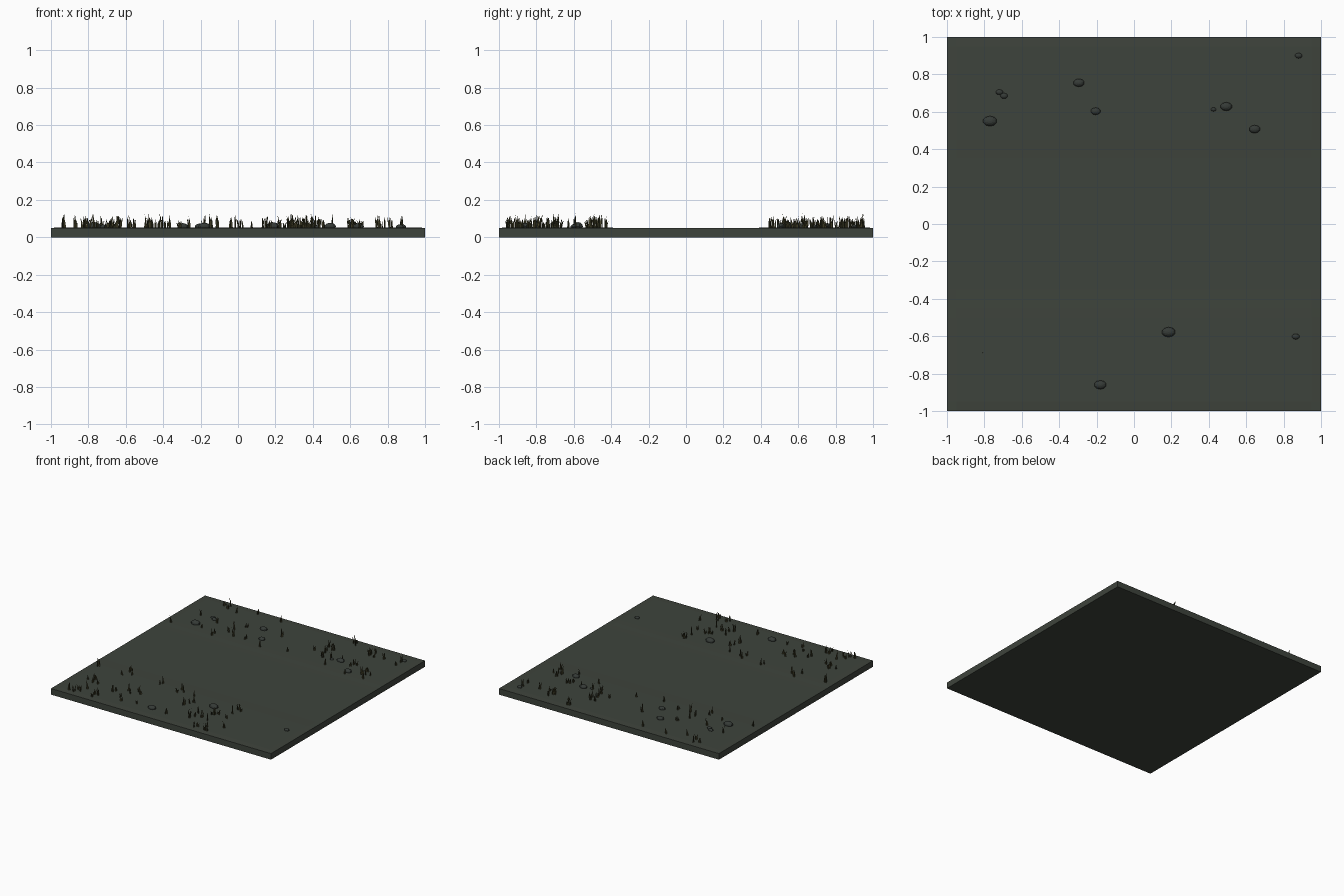
import bpy, bmesh, math, random
from mathutils import Matrix

if "Cube" in bpy.data.objects:
    bpy.data.objects.remove(bpy.data.objects["Cube"])

random.seed(7)


def material(name, rgb):
    m = bpy.data.materials.new(name)
    m.diffuse_color = (*rgb, 1)
    m.use_nodes = True
    m.node_tree.nodes["Principled BSDF"].inputs["Base Color"].default_value = m.diffuse_color
    return m


ground_mat = material("dark moss ground", (0.048, 0.057, 0.045))
stone_mat = material("dark stone", (0.036, 0.043, 0.038))
olive_mat = material("olive grass", (0.075, 0.068, 0.028))
shade_mat = material("deep grass", (0.035, 0.037, 0.016))


def finish(name, bm, mats):
    mesh = bpy.data.meshes.new(name)
    bm.to_mesh(mesh)
    bm.free()
    for m in mats:
        mesh.materials.append(m)
    ob = bpy.data.objects.new(name, mesh)
    bpy.context.collection.objects.link(ob)
    return ob


def ground_height(x, y):
    """Flat path in the middle, very low verge on either side."""
    rise = min(1, max(0, (abs(y) - 0.36) / 0.1))
    edge = min(1, max(0, (1 - max(abs(x), abs(y))) / 0.05))
    return 0.05 + 0.003 * rise * edge


# Ground slab: a fine grid lifted into two verges, with walls and a base
bm = bmesh.new()
bmesh.ops.create_grid(bm, x_segments=40, y_segments=40, size=1)
for v in bm.verts:
    v.co.z = ground_height(v.co.x, v.co.y)
rim = [e for e in bm.edges if e.is_boundary]
walls = bmesh.ops.extrude_edge_only(bm, edges=rim)["geom"]
for v in walls:
    if isinstance(v, bmesh.types.BMVert):
        v.co.z = 0
bmesh.ops.holes_fill(bm, edges=[e for e in bm.edges if e.is_boundary], sides=0)
bmesh.ops.recalc_face_normals(bm, faces=bm.faces)
finish("ground_slab", bm, [ground_mat])

# Stones: flattened spheres half sunk in the verges (x, y, half width)
stones = [(-0.77, 0.55, 0.038), (-0.72, 0.705, 0.02), (-0.695, 0.685, 0.021),
          (-0.295, 0.755, 0.03), (-0.205, 0.603, 0.027), (0.425, 0.613, 0.015),
          (0.493, 0.628, 0.032), (0.645, 0.507, 0.03), (0.88, 0.9, 0.02),
          (0.185, -0.578, 0.037), (0.865, -0.602, 0.021), (-0.18, -0.86, 0.033)]
bm = bmesh.new()
for x, y, r in stones:
    place = Matrix.Translation((x, y, ground_height(x, y) + r * 0.15))
    bmesh.ops.create_uvsphere(bm, u_segments=10, v_segments=8, radius=1,
                              matrix=place @ Matrix.Diagonal((r, r * 0.72, r * 0.6, 1)))
finish("stones", bm, [stone_mat])


def blade(bm, x, y, angle, lean, width, height):
    """One upright tapering blade that leans within its own plane."""
    z = ground_height(x, y) - 0.002
    c, s = math.cos(angle), math.sin(angle)
    outline = [(-width / 2, 0), (width / 2, 0),
               (width * 0.4 + lean * 0.4, height * 0.55), (lean, height),
               (-width * 0.4 + lean * 0.4, height * 0.55)]
    face = bm.faces.new([bm.verts.new((x + c * u, y + s * u, z + h)) for u, h in outline])
    face.material_index = 0 if random.random() < 0.6 else 1


def tuft(bm, x, y):
    turn = random.uniform(0, math.pi)
    tall = random.uniform(0.042, 0.08)
    for i in range(4):
        a = turn + i * math.pi / 4
        off = random.uniform(-0.009, 0.009)
        blade(bm, x + off * math.cos(a), y + off * math.sin(a), a,
              random.uniform(-0.014, 0.014), 0.009, tall * random.uniform(0.6, 1))


# Grass verges: scattered tufts, many gathered into small clumps
for name, y0, y1 in (("front_grass", -0.95, -0.42), ("back_grass", 0.44, 0.95)):
    bm = bmesh.new()
    for _ in range(34):
        cx, cy = random.uniform(-0.94, 0.89), random.uniform(y0, y1)
        for _ in range(random.choice((1, 1, 2, 3))):
            x = min(0.89, max(-0.95, cx + random.gauss(0, 0.025)))
            y = min(y1, max(y0, cy + random.gauss(0, 0.025)))
            tuft(bm, x, y)
    finish(name, bm, [olive_mat, shade_mat])
